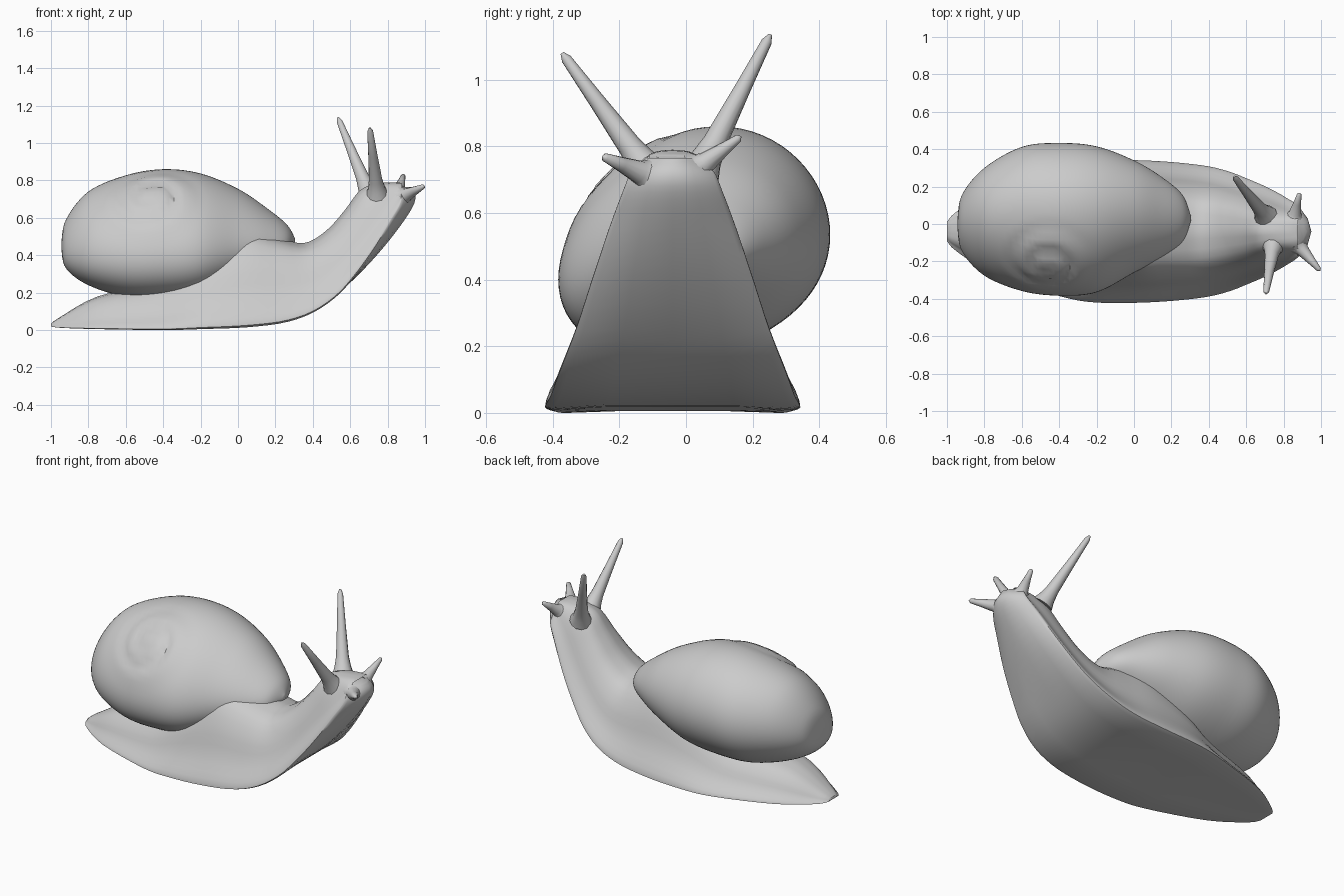
import bpy
import bmesh
import math
from mathutils import Vector

cube = bpy.data.objects.get("Cube")
if cube:
    bpy.data.objects.remove(cube, do_unlink=True)

grey = bpy.data.materials.new("snail grey")
grey.use_nodes = True
grey.diffuse_color = (0.6, 0.6, 0.6, 1)
grey.node_tree.nodes["Principled BSDF"].inputs["Base Color"].default_value = (0.6, 0.6, 0.6, 1)


def smooth_path(points, steps):
    """Catmull-Rom interpolation of tuples of any length."""
    pts = [Vector(p) for p in points]
    out = []
    for i in range(len(pts) - 1):
        a, b = pts[max(i - 1, 0)], pts[i]
        c, d = pts[i + 1], pts[min(i + 2, len(pts) - 1)]
        for s in range(steps):
            t = s / steps
            out.append(0.5 * (2 * b + (c - a) * t + (2 * a - 5 * b + 4 * c - d) * t * t
                              + (3 * b - a - 3 * c + d) * t ** 3))
    return out + [pts[-1]]


def loft(name, rings, angle=50):
    """Skin closed rings of equal length and cap both ends."""
    bm = bmesh.new()
    rows = [[bm.verts.new(p) for p in ring] for ring in rings]
    n = len(rows[0])
    for r0, r1 in zip(rows, rows[1:]):
        for i in range(n):
            j = (i + 1) % n
            bm.faces.new((r0[i], r0[j], r1[j], r1[i]))
    bm.faces.new(rows[0])
    bm.faces.new(rows[-1])
    bmesh.ops.recalc_face_normals(bm, faces=bm.faces)
    mesh = bpy.data.meshes.new(name)
    bm.to_mesh(mesh)
    bm.free()
    mesh.materials.append(grey)
    obj = bpy.data.objects.new(name, mesh)
    bpy.context.collection.objects.link(obj)
    bpy.ops.object.select_all(action='DESELECT')
    obj.select_set(True)
    bpy.context.view_layer.objects.active = obj
    bpy.ops.object.shade_smooth_by_angle(angle=math.radians(angle))
    return obj


# Body: sole x, sole z, back x, back z, half width of the sole
stations = [
    (-1.0, 0.02, -1.0, 0.035, 0.05), (-0.95, 0.012, -0.95, 0.07, 0.105),
    (-0.75, 0.005, -0.75, 0.18, 0.23), (-0.4, 0, -0.4, 0.27, 0.345),
    (-0.2, 0.005, -0.18, 0.43, 0.38), (0.05, 0.015, 0.02, 0.54, 0.38),
    (0.27, 0.045, 0.2, 0.5, 0.365), (0.44, 0.115, 0.35, 0.465, 0.34),
    (0.6, 0.245, 0.47, 0.53, 0.29), (0.75, 0.4, 0.57, 0.64, 0.24),
    (0.87, 0.55, 0.65, 0.745, 0.19), (0.94, 0.66, 0.73, 0.78, 0.15),
    (0.95, 0.72, 0.82, 0.79, 0.125), (0.925, 0.765, 0.87, 0.787, 0.085),
]
# Half section from the sole edge up to the middle of the back
flank = smooth_path([(1, 0.02), (0.97, 0.1), (0.8, 0.34), (0.66, 0.65), (0.42, 0.91), (0, 1)], 3)
section = [(0, 0.02), (0.5, 0.02), (0.93, 0)] + [tuple(p) for p in flank]
section += [(-u, v) for u, v in reversed(section[1:-1])]
rings = []
for sx, sz, bx, bz, w in smooth_path(stations, 4):
    # The front of the head is bowed, its edges lying further back
    bow = 0.075 * min(max((sx - 0.55) / 0.35, 0), 1)
    rings.append([(sx + (bx - sx) * v - bow * u * u * (1 - v), -0.04 + w * u, sz + (bz - sz) * v)
                  for u, v in section])
loft("body", rings)

# Shell: x, middle y, half width, middle z, half height
whorl = [
    (-0.945, 0, 0.01, 0.45, 0.01), (-0.92, 0.005, 0.15, 0.46, 0.13),
    (-0.8, 0.012, 0.288, 0.49, 0.25), (-0.6, 0.027, 0.385, 0.502, 0.325),
    (-0.4, 0.025, 0.408, 0.514, 0.346), (-0.2, 0.025, 0.39, 0.515, 0.322),
    (0, 0.04, 0.3, 0.515, 0.24), (0.15, 0.035, 0.215, 0.5, 0.155),
    (0.26, 0.03, 0.125, 0.485, 0.08), (0.305, 0.03, 0.01, 0.48, 0.01),
]
apex = Vector((-0.47, -0.24, 0.74))
axis = Vector((-0.08, -0.68, 0.72)).normalized()
side = axis.cross(Vector((0, 0, 1))).normalized()
up = side.cross(axis)
reach = 0.28


def spiral_groove(p):
    """Press a shallow spiral seam around the apex and raise the spire a little."""
    d = p - apex
    r = math.hypot(d.dot(side), d.dot(up))
    if d.dot(axis) < -0.25 or r > reach:
        return p
    fade = 1 - (r / reach) ** 2
    turn = math.atan2(d.dot(up), d.dot(side)) / math.tau
    phase = math.log(r / 0.2 + 0.05) / math.log(2.2) - turn
    seam = (0.5 + 0.5 * math.cos(math.tau * phase)) ** 3 * min(1, (r / 0.1) ** 2)
    return p + axis * fade * (0.012 - 0.024 * seam)


rings = []
for x, cy, ry, cz, rz in smooth_path(whorl, 7):
    ring = []
    for i in range(72):
        a = math.tau * i / 72
        lean = 0.2 - 0.14 * math.cos(a)
        p = Vector((x, cy + ry * math.cos(a), cz + rz * math.sin(a + lean)))
        ring.append(spiral_groove(p))
    rings.append(ring)
loft("shell", rings)


def feeler(name, base, tip, r0, r1):
    """Tapered stalk that flares where it grows out of the head."""
    base, tip = Vector(base), Vector(tip)
    turn = (tip - base).to_track_quat('Z', 'Y')
    rings = []
    for t, f in ((0, 1.6), (0.1, 1.05), (0.22, 0.7), (0.6, 0.32), (0.95, 0.03), (1, -0.3)):
        r = r1 + (r0 - r1) * f
        rings.append([base.lerp(tip, t) + turn @ Vector((r * math.cos(k * math.tau / 12),
                                                         r * math.sin(k * math.tau / 12), 0))
                      for k in range(12)])
    loft(name, rings)


# Eye stalks and short feelers
feeler("left_eye_stalk", (0.705, 0.04, 0.72), (0.535, 0.253, 1.135), 0.046, 0.015)
feeler("right_eye_stalk", (0.745, -0.11, 0.72), (0.705, -0.372, 1.08), 0.046, 0.015)
feeler("left_short_feeler", (0.855, 0.03, 0.73), (0.885, 0.165, 0.83), 0.042, 0.011)
feeler("right_short_feeler", (0.875, -0.11, 0.71), (0.995, -0.25, 0.77), 0.045, 0.012)
